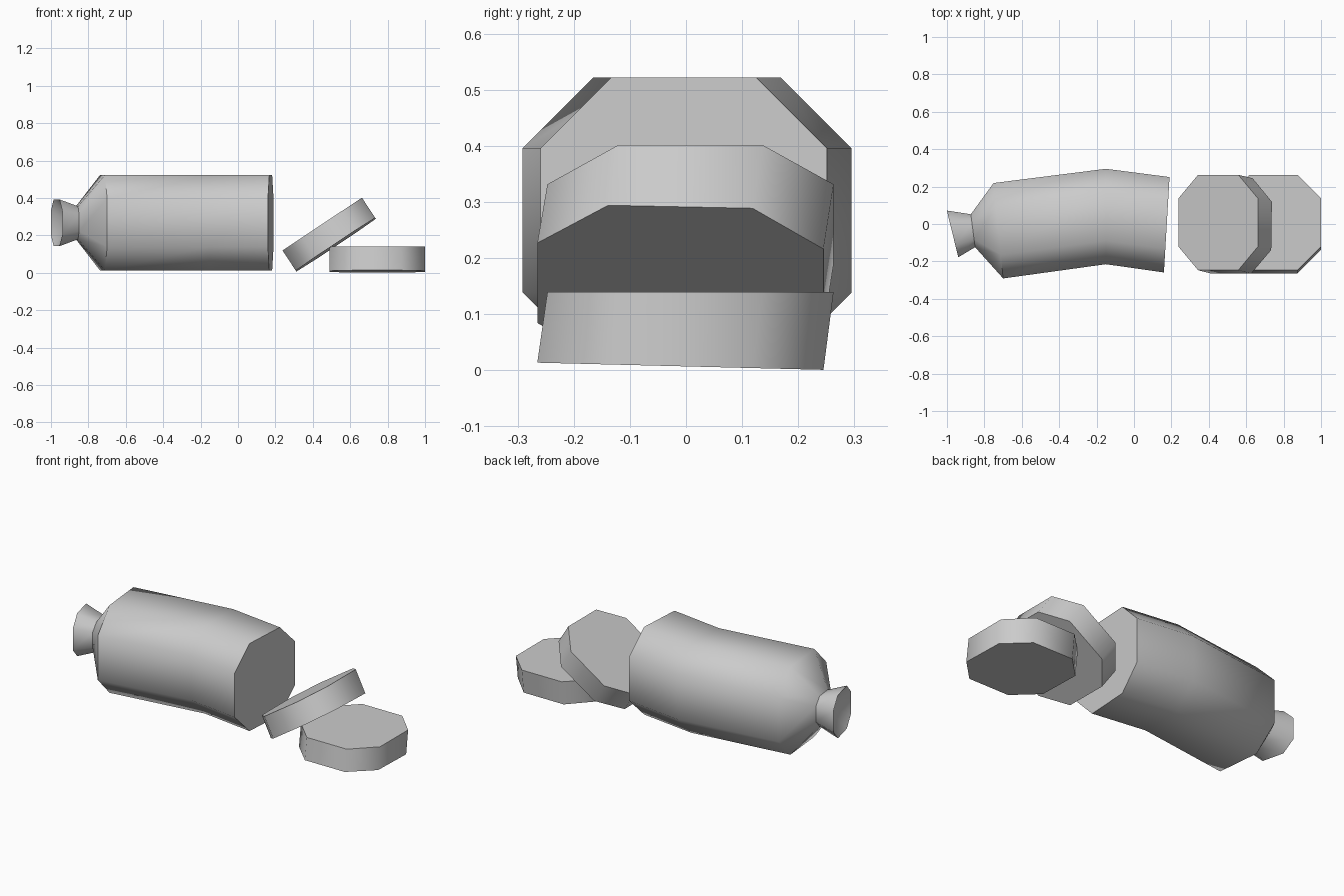
import bpy, bmesh, math
from mathutils import Vector

if "Cube" in bpy.data.objects:
    bpy.data.objects.remove(bpy.data.objects["Cube"], do_unlink=True)

grey = bpy.data.materials.new("plain grey")
grey.use_nodes = True
GREY = (0.6, 0.6, 0.6, 1)
grey.diffuse_color = GREY
grey.node_tree.nodes["Principled BSDF"].inputs["Base Color"].default_value = GREY

HALF = 0.255      # half width of the sausage
FLAT = 0.505      # half length of a flat side, relative to the half width


def octagon(half):
    """Corners of the eight-sided section, in order around it."""
    f = half * FLAT
    quarter = [(half, -f), (half, f)]
    points = []
    for turn in range(4):
        c, s = round(math.cos(turn * math.pi / 2)), round(math.sin(turn * math.pi / 2))
        points += [(c * u - s * v, s * u + c * v) for u, v in quarter]
    return points


def bridge(bm, rings):
    for a, b in zip(rings, rings[1:]):
        for i in range(len(a)):
            j = (i + 1) % len(a)
            bm.faces.new((a[i], a[j], b[j], b[i]))


def finish(bm, name, location=(0, 0, 0), tilt=0):
    bmesh.ops.recalc_face_normals(bm, faces=bm.faces)
    mesh = bpy.data.meshes.new(name)
    bm.to_mesh(mesh)
    bm.free()
    mesh.materials.append(grey)
    obj = bpy.data.objects.new(name, mesh)
    obj.location = location
    obj.rotation_euler.y = tilt
    bpy.context.collection.objects.link(obj)
    bpy.ops.object.select_all(action='DESELECT')
    obj.select_set(True)
    bpy.context.view_layer.objects.active = obj
    bpy.ops.object.shade_smooth_by_angle(angle=math.radians(55))


# Bent sausage: rings along x as (x, y, half width, lean of the ring)
sections = [
    (0.175, -0.004, HALF, 0.059),
    (-0.15, 0.04, HALF, 0),
    (-0.725, -0.036, HALF, -0.1),
    (-0.861, -0.036, 0.088, -0.13),
    (-0.97, -0.053, 0.125, -0.245),
]
bm = bmesh.new()
rings = []
for x, y, half, lean in sections:
    rings.append([bm.verts.new((x + u * lean, y + u, 0.267 + v))
                  for u, v in octagon(half)])
bridge(bm, rings)
bm.faces.new(rings[0])
# Hollow of the pinched end
pit = bm.verts.new(Vector((-0.89, -0.04, 0.267)))
rim = rings[-1]
for i in range(len(rim)):
    bm.faces.new((rim[i], rim[(i + 1) % len(rim)], pit))
finish(bm, "sausage")


# Slices: slightly skewed wedges, origin at the middle of the upper face
def slice_part(name, location, tilt):
    bm = bmesh.new()
    top = [bm.verts.new((u, v, 0)) for u, v in octagon(HALF)]
    bottom = [bm.verts.new((u, v - 0.018, -0.132 - 0.025 * v))
              for u, v in octagon(HALF)]
    bridge(bm, [top, bottom])
    bm.faces.new(top)
    bm.faces.new(bottom)
    finish(bm, name, location, tilt)


slice_part("flat_slice", (0.745, 0.008, 0.139), 0)
slice_part("leaning_slice", (0.45, 0.008, 0.26), math.radians(-33.6))
